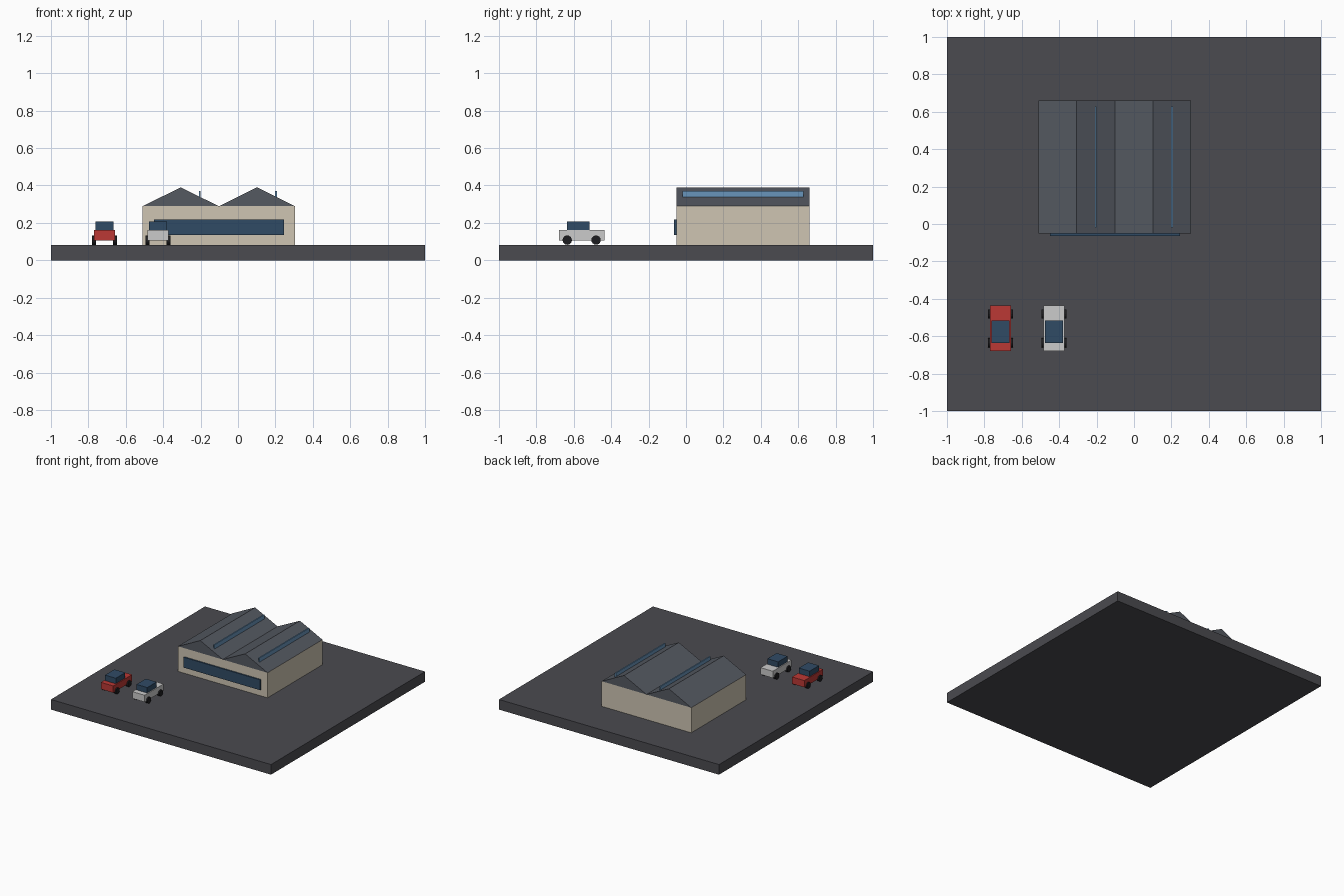
import bpy, bmesh, math

if "Cube" in bpy.data.objects:
    bpy.data.objects.remove(bpy.data.objects["Cube"])

G = 0.083  # top of the ground slab


def material(name, rgb):
    m = bpy.data.materials.new(name)
    m.diffuse_color = (*rgb, 1)
    m.use_nodes = True
    m.node_tree.nodes["Principled BSDF"].inputs["Base Color"].default_value = m.diffuse_color
    return m


ASPHALT = material("asphalt", (0.07, 0.07, 0.08))
WALL = material("wall_cream", (0.62, 0.56, 0.45))
ROOF = material("roof_grey", (0.09, 0.1, 0.12))
GLASS = material("dark_glass", (0.03, 0.07, 0.13))
SKY = material("skylight_glass", (0.14, 0.30, 0.50))
RED = material("red_paint", (0.5, 0.04, 0.035))
WHITE = material("white_paint", (0.65, 0.65, 0.62))
TYRE = material("tyre_black", (0.012, 0.012, 0.014))


def finish(name, bm, mat):
    bmesh.ops.recalc_face_normals(bm, faces=bm.faces)
    me = bpy.data.meshes.new(name)
    bm.to_mesh(me)
    bm.free()
    me.materials.append(mat)
    ob = bpy.data.objects.new(name, me)
    bpy.context.collection.objects.link(ob)
    return ob


def box(name, x, y, z, mat):
    """Box from (min, max) pairs."""
    bm = bmesh.new()
    bmesh.ops.create_cube(bm, size=1)
    for v in bm.verts:
        v.co = [p[0] if c < 0 else p[1] for c, p in zip(v.co, (x, y, z))]
    return finish(name, bm, mat)


def prism(name, profile, y, mat):
    """Extrude an x-z profile along y."""
    bm = bmesh.new()
    face = bm.faces.new([bm.verts.new((px, y[0], pz)) for px, pz in profile])
    ext = bmesh.ops.extrude_face_region(bm, geom=[face])["geom"]
    verts = [e for e in ext if isinstance(e, bmesh.types.BMVert)]
    bmesh.ops.translate(bm, verts=verts, vec=(0, y[1] - y[0], 0))
    return finish(name, bm, mat)


def wheel(name, x, y):
    bpy.ops.mesh.primitive_cylinder_add(
        vertices=16, radius=0.025, depth=0.02,
        location=(x, y, G + 0.025), rotation=(0, math.pi / 2, 0))
    ob = bpy.context.object
    ob.name = name
    ob.data.materials.append(TYRE)


def car(prefix, cx, cy, paint):
    box(prefix + "_body", (cx - 0.056, cx + 0.056), (cy - 0.122, cy + 0.122), (0.107, 0.163), paint)
    box(prefix + "_cabin", (cx - 0.049, cx + 0.049), (cy - 0.079, cy + 0.043), (0.163, 0.208), GLASS)
    for side, sx in (("left", -1), ("right", 1)):
        for end, dy in (("rear", -0.077), ("front", 0.077)):
            wheel(f"{prefix}_wheel_{end}_{side}", cx + sx * 0.056, cy + dy)


# Ground slab
box("ground", (-1, 1), (-1, 1), (0, G), ASPHALT)

# Hall walls and the long front window
X0, X1, Y = -0.51, 0.305, (-0.052, 0.66)
EAVE, RIDGE = 0.289, 0.39
box("hall_walls", (X0, X1), Y, (G, EAVE), WALL)
box("front_window", (-0.45, 0.245), (-0.063, -0.045), (0.134, 0.219), GLASS)

# Two gabled roof bays, each with a skylight strip on its right slope
bay = (X1 - X0) / 2
for i in range(2):
    a = X0 + i * bay
    prism(f"roof_bay_{i + 1}", [(a, EAVE), (a + bay, EAVE), (a + bay / 2, RIDGE)], Y, ROOF)
    s = a + bay * 0.75
    box(f"skylight_{i + 1}", (s - 0.005, s + 0.005), (-0.018, 0.628), (0.315, 0.371), SKY)

# Parked cars
car("red_car", -0.714, -0.558, RED)
car("white_car", -0.428, -0.558, WHITE)
